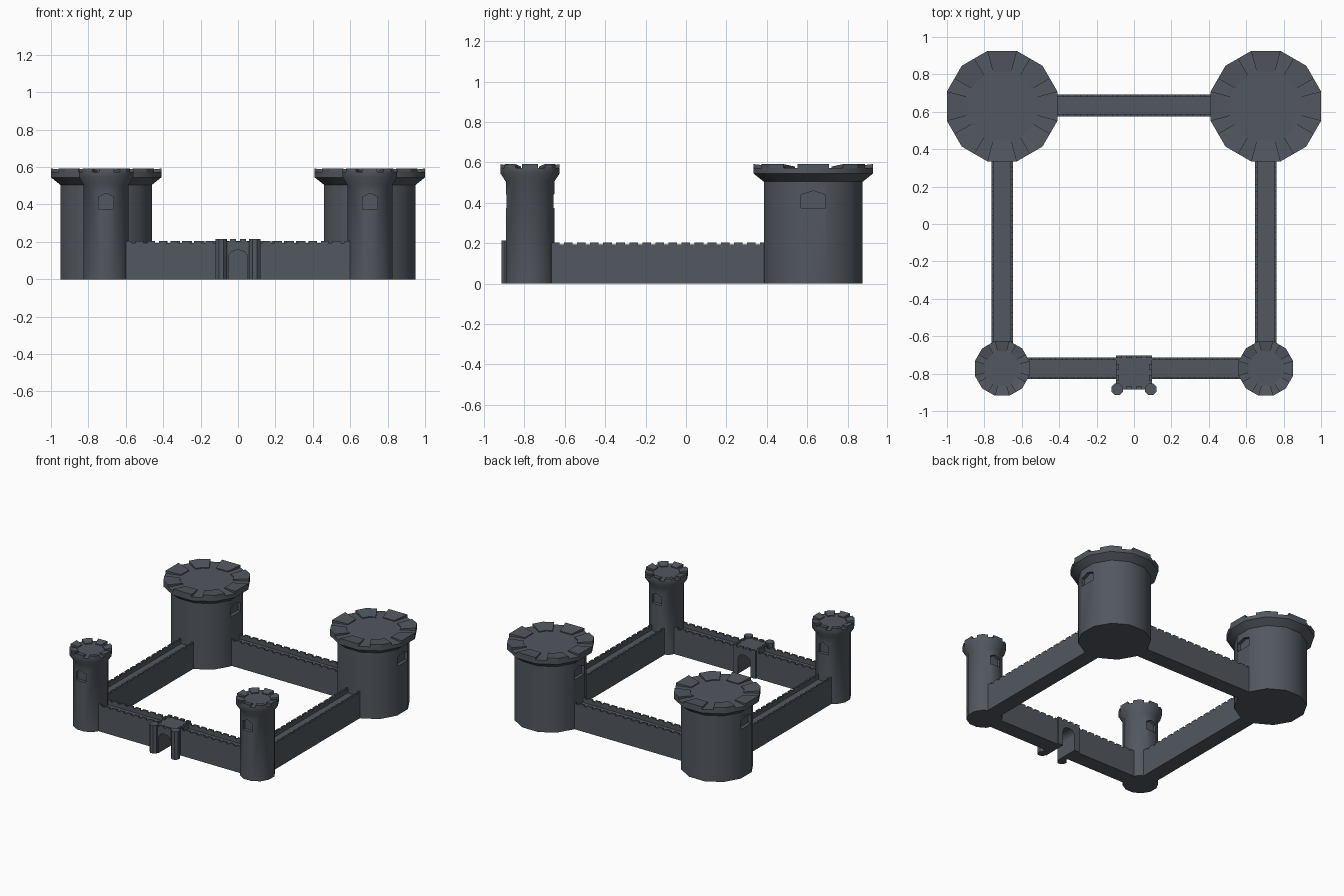
import bpy, bmesh, math
from mathutils import Vector

if "Cube" in bpy.data.objects:
    bpy.data.objects.remove(bpy.data.objects["Cube"])

stone = bpy.data.materials.new("dark slate stone")
stone.diffuse_color = (0.085, 0.097, 0.115, 1)
stone.use_nodes = True
stone.node_tree.nodes["Principled BSDF"].inputs["Base Color"].default_value = stone.diffuse_color


def make(name, bm, smooth=False):
    bmesh.ops.recalc_face_normals(bm, faces=bm.faces)
    me = bpy.data.meshes.new(name)
    bm.to_mesh(me)
    bm.free()
    me.materials.append(stone)
    ob = bpy.data.objects.new(name, me)
    bpy.context.collection.objects.link(ob)
    if smooth:
        bpy.ops.object.select_all(action='DESELECT')
        ob.select_set(True)
        bpy.context.view_layer.objects.active = ob
        bpy.ops.object.shade_smooth_by_angle(angle=math.radians(35))
    return ob


def loft(bm, rings):
    """Closed solid through equal-length rings of points."""
    vs = [[bm.verts.new(p) for p in r] for r in rings]
    n = len(vs[0])
    for a, b in zip(vs, vs[1:]):
        for i in range(n):
            bm.faces.new((a[i], a[(i + 1) % n], b[(i + 1) % n], b[i]))
    bm.faces.new(vs[0][::-1])
    bm.faces.new(vs[-1])


def box(bm, x0, x1, y0, y1, z0, z1):
    sq = [(x0, y0), (x1, y0), (x1, y1), (x0, y1)]
    loft(bm, [[(x, y, z) for x, y in sq] for z in (z0, z1)])


def cut(ob, cutter):
    cutter.hide_render = True
    cutter.display_type = 'WIRE'
    m = ob.modifiers.new("cut", 'BOOLEAN')
    m.operation, m.solver, m.object = 'DIFFERENCE', 'EXACT', cutter
    bpy.context.view_layer.objects.active = ob
    bpy.ops.object.select_all(action='DESELECT')
    ob.select_set(True)
    bpy.ops.object.modifier_apply(modifier=m.name)


# point k of 24 around a twelve-sided outline (odd = corner, even = mid-side)
def pt(cx, cy, apothem, k, z):
    r = apothem / math.cos(math.radians(15)) if k % 2 else apothem
    a = math.radians(15 * k)
    return (cx + r * math.cos(a), cy + r * math.sin(a), z)


def tower(name, cx, cy, body, top, axis):
    # twelve-sided shaft with flared head
    bm = bmesh.new()
    profile = [(body, 0), (body, 0.505), (top, 0.545), (top, 0.573)]
    loft(bm, [[pt(cx, cy, r, k, z) for k in range(1, 25, 2)] for r, z in profile])
    shaft = make(name, bm)
    # pointed window recesses on two opposite sides
    w = body * 0.245 if axis == 'x' else 0.04
    shape = [(-w, 0.375), (w, 0.375), (w, 0.44), (0, 0.46), (-w, 0.44)]
    bm = bmesh.new()
    for s in (-1, 1):
        rings = []
        for d in (body - 0.025, body + 0.05):
            if axis == 'x':
                rings.append([(cx + s * d, cy + u, z) for u, z in shape])
            else:
                rings.append([(cx + u, cy + s * d, z) for u, z in shape])
        loft(bm, rings)
    cut(shaft, make(name + "_window_cutter", bm))
    bpy.ops.object.shade_smooth_by_angle(angle=math.radians(35))
    # eight merlons, each spanning two of the 24 steps
    bm = bmesh.new()
    for m in range(8):
        ks = (3 * m - 1, 3 * m, 3 * m + 1)
        rings = []
        for z in (0.56, 0.592):
            rings.append([pt(cx, cy, top, k, z) for k in ks] +
                         [pt(cx, cy, top * 0.62, k, z if z < 0.57 else 0.58) for k in ks[::-1]])
        loft(bm, rings)
    make(name + "_merlons", bm)


for s, side in ((-1, "left"), (1, "right")):
    tower("back_tower_" + side, s * 0.705, 0.63, 0.245, 0.295, 'x')
    tower("front_tower_" + side, s * 0.705, -0.772, 0.12, 0.146, 'y')


# curtain wall along one axis: sides, walkway, toothed parapets
def wall(name, along, c, a, b, teeth):
    bm = bmesh.new()

    def add(u0, u1, v0, v1, z0, z1):
        if along == 'x':
            box(bm, u0, u1, v0, v1, z0, z1)
        else:
            box(bm, v0, v1, u0, u1, z0, z1)
    h, t = 0.058, 0.012
    add(a, b, c - h, c + h, 0, 0.165)
    step = (b - a) / teeth
    for v0, v1 in ((c - h, c - h + t), (c + h - t, c + h)):
        add(a, b, v0, v1, 0.165, 0.194)
        for i in range(teeth):
            add(a + step * (i + 0.17), a + step * (i + 0.83), v0, v1, 0.194, 0.205)
    return make(name, bm)


for s, side in ((-1, "left"), (1, "right")):
    wall("side_wall_" + side, 'y', s * 0.705, -0.68, 0.42, 17)
    # front wall stops at the gate passage
    x0, x1 = sorted((s * 0.06, s * 0.62))
    wall("front_wall_" + side, 'x', -0.772, x0, x1, 9)
wall("back_wall", 'x', 0.634, -0.5, 0.5, 15)

# gatehouse: arched outline extruded front to back
arch = [(0.052 * math.cos(math.pi * i / 8), 0.115 + 0.042 * math.sin(math.pi * i / 8))
        for i in range(9)]
outline = ([(0.095, 0), (0.095, 0.203), (-0.095, 0.203), (-0.095, 0), (-0.052, 0)] +
           arch[::-1] + [(0.052, 0)])
bm = bmesh.new()
loft(bm, [[(x, y, z) for x, z in outline] for y in (-0.885, -0.702)])
make("gatehouse", bm)

# merlons along the gatehouse edges
bm = bmesh.new()
for i in range(4):
    x = -0.095 + i * 0.0527
    box(bm, x, x + 0.032, -0.717, -0.702, 0.195, 0.215)
    box(bm, x, x + 0.032, -0.885, -0.87, 0.195, 0.215)
for s in (-1, 1):
    for y in (-0.84, -0.78):
        x0, x1 = sorted((s * 0.08, s * 0.095))
        box(bm, x0, x1, y, y + 0.032, 0.195, 0.215)
make("gatehouse_merlons", bm)

# slim octagonal turrets flanking the gate
for s, side in ((-1, "left"), (1, "right")):
    bm = bmesh.new()
    loft(bm, [[(s * 0.09 + 0.033 * math.cos(math.radians(22.5 + 45 * k)),
                -0.884 + 0.033 * math.sin(math.radians(22.5 + 45 * k)), z)
               for k in range(8)] for z in (0, 0.215)])
    make("gate_turret_" + side, bm, smooth=True)
